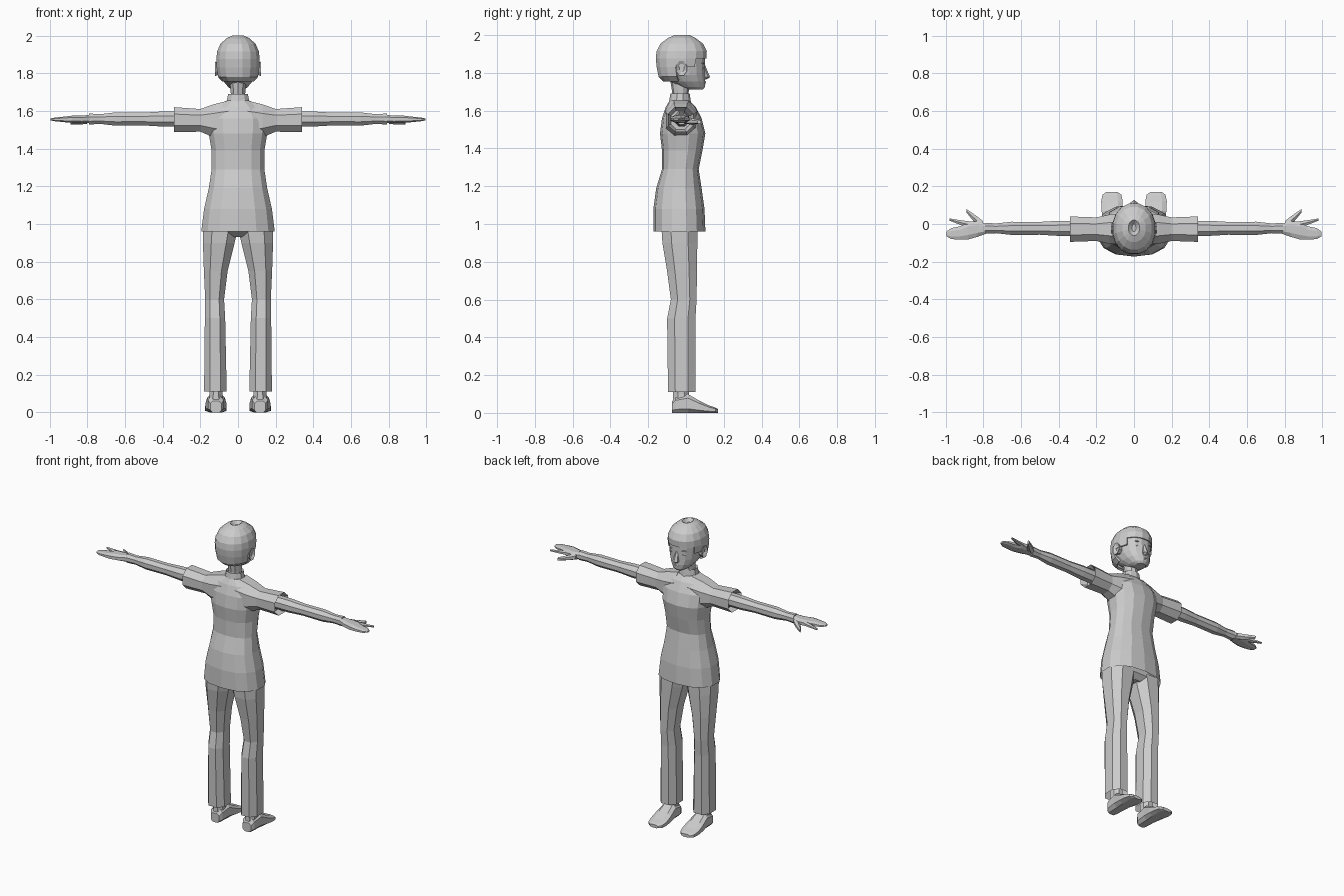
import bpy, bmesh, math
from mathutils import Vector

if "Cube" in bpy.data.objects:
    bpy.data.objects.remove(bpy.data.objects["Cube"])

grey = bpy.data.materials.new("plain grey")
grey.use_nodes = True
grey.diffuse_color = (0.6, 0.6, 0.6, 1)
grey.node_tree.nodes["Principled BSDF"].inputs["Base Color"].default_value = grey.diffuse_color


def finish(name, bm, mirror):
    """Turn a bmesh into a flat-shaded grey object, mirrored over x if asked."""
    bmesh.ops.recalc_face_normals(bm, faces=bm.faces)
    mesh = bpy.data.meshes.new(name)
    bm.to_mesh(mesh)
    bm.free()
    mesh.materials.append(grey)
    obj = bpy.data.objects.new(name, mesh)
    bpy.context.collection.objects.link(obj)
    if mirror:
        modifier = obj.modifiers.new("other side", 'MIRROR')
        modifier.use_mirror_merge = False
    return obj


def level(z, wide, back, front, middle=0):
    """Horizontal section: centre and its two half axes."""
    return Vector((middle, (back + front) / 2, z)), Vector((wide, 0, 0)), Vector((0, (front - back) / 2, 0))


def slab(x, back, front, low, high):
    """Section across an arm or hand."""
    centre = Vector((x, (back + front) / 2, (low + high) / 2))
    return centre, Vector((0, (front - back) / 2, 0)), Vector((0, 0, (high - low) / 2))


def round_slab(x, radius):
    """Round section on the centre line of the arm."""
    return Vector((x, -.023, 1.557)), Vector((0, radius, 0)), Vector((0, 0, radius))


def tread(y, wide, tall):
    """Section across a foot, resting on the ground."""
    return Vector((.117, y, tall / 2)), Vector((wide, 0, 0)), Vector((0, 0, tall / 2))


def loft(name, sections, sides=8, power=1.0, bottom=True, top=True, mirror=False, keep=None):
    """Skin the sections; a power below one makes them boxier, keep selects faces."""
    bm = bmesh.new()
    rows = []
    fit = 1 / math.cos(math.pi / sides) ** power
    for centre, across, along in sections:
        row = []
        for i in range(sides):
            angle = math.tau * (i + 0.5) / sides
            c, s = math.cos(angle), math.sin(angle)
            c = math.copysign(abs(c) ** power, c) * fit
            s = math.copysign(abs(s) ** power, s) * fit
            row.append(bm.verts.new(centre + across * c + along * s))
        rows.append(row)
    for near, far in zip(rows, rows[1:]):
        for i in range(sides):
            j = (i + 1) % sides
            bm.faces.new((near[i], near[j], far[j], far[i]))
    if bottom:
        bm.faces.new(rows[0])
    if top:
        bm.faces.new(rows[-1])
    if keep:
        unwanted = [f for f in bm.faces if not keep(f.calc_center_median())]
        bmesh.ops.delete(bm, geom=unwanted, context='FACES')
    return finish(name, bm, mirror)


def blob(name, centre, size, mirror=False):
    """Small faceted ellipsoid for a facial feature."""
    bm = bmesh.new()
    bmesh.ops.create_icosphere(bm, subdivisions=1, radius=1)
    bmesh.ops.scale(bm, vec=size, verts=bm.verts)
    bmesh.ops.translate(bm, vec=centre, verts=bm.verts)
    return finish(name, bm, mirror)


# Long loose shirt, open at the hem
loft("shirt_body", [
    level(.96, wide=.195, back=-.17, front=.1),
    level(1.08, wide=.18, back=-.17, front=.095),
    level(1.19, wide=.155, back=-.155, front=.08),
    level(1.29, wide=.14, back=-.125, front=.065),
    level(1.39, wide=.14, back=-.125, front=.085),
    level(1.48, wide=.155, back=-.135, front=.1),
    level(1.56, wide=.16, back=-.125, front=.08),
    level(1.62, wide=.12, back=-.105, front=.05),
    level(1.655, wide=.06, back=-.085, front=.015),
], sides=14, power=.85, bottom=False)

# Shoulders and short sleeves, with hollow cuffs
loft("sleeves", [
    slab(.05, back=-.11, front=.06, low=1.45, high=1.655),
    slab(.13, back=-.105, front=.05, low=1.46, high=1.635),
    slab(.2, back=-.09, front=.035, low=1.49, high=1.61),
    slab(.34, back=-.095, front=.04, low=1.487, high=1.62),
    slab(.3, back=-.08, front=.02, low=1.5, high=1.6),
], power=.9, mirror=True)

# Standing collar and neck
loft("collar", [
    level(1.63, wide=.065, back=-.09, front=.025),
    level(1.69, wide=.052, back=-.08, front=.017),
    level(1.65, wide=.04, back=-.07, front=.01),
], sides=10, bottom=False, top=False)
loft("neck", [
    level(1.62, wide=.045, back=-.07, front=.01),
    level(1.69, wide=.038, back=-.07, front=.01),
    level(1.79, wide=.046, back=-.085, front=.03),
], sides=10)

# Bare arms
loft("arms", [
    round_slab(.27, radius=.04), round_slab(.4, radius=.04), round_slab(.5, radius=.034),
    round_slab(.65, radius=.035), round_slab(.73, radius=.026), round_slab(.79, radius=.029),
], mirror=True)

# Hands: palm with joined fingers, a spread finger and a thumb
loft("palms", [
    slab(.78, back=-.05, front=.0, low=1.535, high=1.58),
    slab(.83, back=-.068, front=.015, low=1.535, high=1.575),
    slab(.88, back=-.082, front=.012, low=1.537, high=1.575),
    slab(.92, back=-.083, front=-.012, low=1.54, high=1.57),
    slab(.97, back=-.08, front=-.022, low=1.545, high=1.565),
    slab(.995, back=-.065, front=-.04, low=1.55, high=1.56),
], power=.8, mirror=True)
loft("spread_fingers", [
    slab(.86, back=-.025, front=.012, low=1.545, high=1.57),
    slab(.92, back=-.005, front=.02, low=1.545, high=1.565),
    slab(.98, back=.018, front=.03, low=1.55, high=1.56),
], sides=6, mirror=True)
loft("thumbs", [
    slab(.8, back=-.03, front=.015, low=1.535, high=1.57),
    slab(.835, back=-.005, front=.042, low=1.53, high=1.56),
    slab(.89, back=.062, front=.08, low=1.53, high=1.55),
], sides=6, mirror=True)

# Trousers: seat hidden under the shirt, then two legs
loft("trouser_seat", [
    level(.93, wide=.05, back=-.09, front=.03),
    level(.96, wide=.18, back=-.13, front=.06),
    level(1.1, wide=.15, back=-.13, front=.05),
], sides=12, power=.85)
loft("trouser_legs", [
    level(.11, wide=.06, back=-.095, front=.05, middle=.12),
    level(.5, wide=.054, back=-.1, front=.05, middle=.122),
    level(.6, wide=.05, back=-.08, front=.056, middle=.124),
    level(.75, wide=.063, back=-.1, front=.058, middle=.118),
    level(.9, wide=.084, back=-.125, front=.06, middle=.102),
    level(.98, wide=.093, back=-.13, front=.06, middle=.093),
], power=.85, bottom=False, mirror=True)

# Feet with ankles
loft("ankles", [
    level(.03, wide=.04, back=-.07, front=.04, middle=.117),
    level(.1, wide=.034, back=-.068, front=.015, middle=.117),
    level(.17, wide=.034, back=-.065, front=.015, middle=.117),
], mirror=True)
loft("feet", [
    tread(-.075, wide=.03, tall=.06), tread(-.055, wide=.042, tall=.085),
    tread(.01, wide=.047, tall=.1), tread(.07, wide=.055, tall=.065),
    tread(.12, wide=.057, tall=.04), tread(.155, wide=.05, tall=.028), tread(.17, wide=.03, tall=.02),
], power=.65, mirror=True)

# Head
loft("head", [
    level(1.712, wide=.03, back=.02, front=.09),
    level(1.725, wide=.05, back=-.035, front=.1),
    level(1.755, wide=.075, back=-.085, front=.102),
    level(1.79, wide=.092, back=-.12, front=.1),
    level(1.87, wide=.104, back=-.135, front=.1),
    level(1.92, wide=.1, back=-.135, front=.098),
    level(1.96, wide=.075, back=-.11, front=.07),
], sides=16, power=.9)


def in_hair(centre):
    """Hair covers the crown and the back, leaving the face open."""
    return centre.z > 1.89 or centre.y < -.035 or (centre.z > 1.83 and centre.y < .035)


# Short hair with a dip at the crown
hair = loft("hair", [
    level(1.755, wide=.082, back=-.12, front=.085),
    level(1.78, wide=.106, back=-.145, front=.1),
    level(1.83, wide=.113, back=-.155, front=.1),
    level(1.875, wide=.115, back=-.16, front=.108),
    level(1.915, wide=.111, back=-.156, front=.11),
    level(1.955, wide=.094, back=-.135, front=.09),
    level(1.985, wide=.062, back=-.095, front=.05),
    level(2, wide=.03, back=-.06, front=.02),
    level(1.98, wide=.01, back=-.04, front=0),
], sides=16, power=.95, bottom=False, keep=in_hair)
thickness = hair.modifiers.new("thickness", 'SOLIDIFY')
thickness.thickness = .012
thickness.offset = -1

# Ears, hollowed on the outside
loft("ears", [
    slab(.09, back=-.04, front=.0, low=1.795, high=1.845),
    slab(.122, back=-.052, front=.004, low=1.785, high=1.862),
    slab(.11, back=-.035, front=-.01, low=1.805, high=1.84),
], mirror=True)

# Nose, brows, eyes and lips
loft("nose", [
    level(1.765, wide=.01, back=.08, front=.105),
    level(1.777, wide=.019, back=.08, front=.124),
    level(1.84, wide=.007, back=.08, front=.1),
], sides=6)
blob("brows", centre=(.042, .083, 1.85), size=(.024, .015, .005), mirror=True)
blob("eyes", centre=(.04, .08, 1.823), size=(.02, .015, .009), mirror=True)
blob("upper_lip", centre=(0, .093, 1.751), size=(.027, .014, .006))
blob("lower_lip", centre=(0, .092, 1.742), size=(.023, .014, .006))
